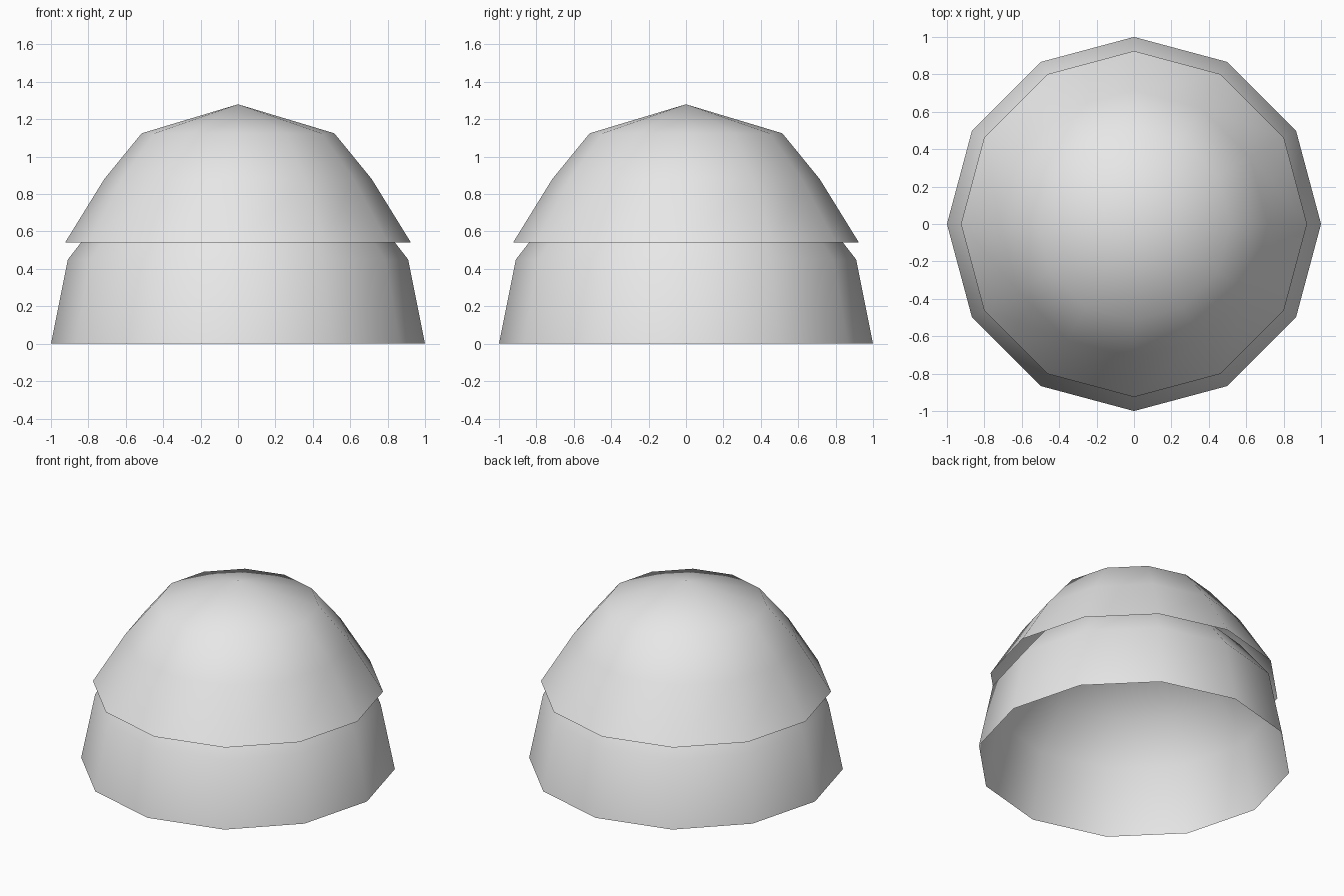
import bpy
import math

SIDES = 12

cube = bpy.data.objects.get("Cube")
if cube:
    bpy.data.objects.remove(cube, do_unlink=True)

gray = bpy.data.materials.new("light_gray")
gray.use_nodes = True
gray.diffuse_color = (0.8, 0.8, 0.8, 1)
gray.node_tree.nodes["Principled BSDF"].inputs["Base Color"].default_value = (0.8, 0.8, 0.8, 1)


def open_dome(name, rings, apex):
    """Smooth open shell: stacked (radius, height) rings closed by a fan at the apex."""
    verts = []
    for radius, height in rings:
        for i in range(SIDES):
            a = math.tau * i / SIDES
            verts.append((radius * math.cos(a), radius * math.sin(a), height))
    verts.append((0, 0, apex))
    top = len(verts) - 1
    faces = []
    for r in range(len(rings)):
        for i in range(SIDES):
            a, b = r * SIDES + i, r * SIDES + (i + 1) % SIDES
            if r == len(rings) - 1:
                faces.append((a, b, top))
            else:
                faces.append((a, b, b + SIDES, a + SIDES))
    mesh = bpy.data.meshes.new(name)
    mesh.from_pydata(verts, [], faces)
    mesh.materials.append(gray)
    mesh.shade_smooth()
    obj = bpy.data.objects.new(name, mesh)
    bpy.context.collection.objects.link(obj)
    return obj


# Lower shell, with its crown tucked under the upper one
open_dome("lower_dome", [(1.0, 0), (0.91, 0.45), (0.715, 0.70), (0.515, 0.87)], 1.0)

# Upper shell overhanging like a cap
open_dome("upper_dome", [(0.925, 0.54), (0.715, 0.88), (0.515, 1.125)], 1.28)
